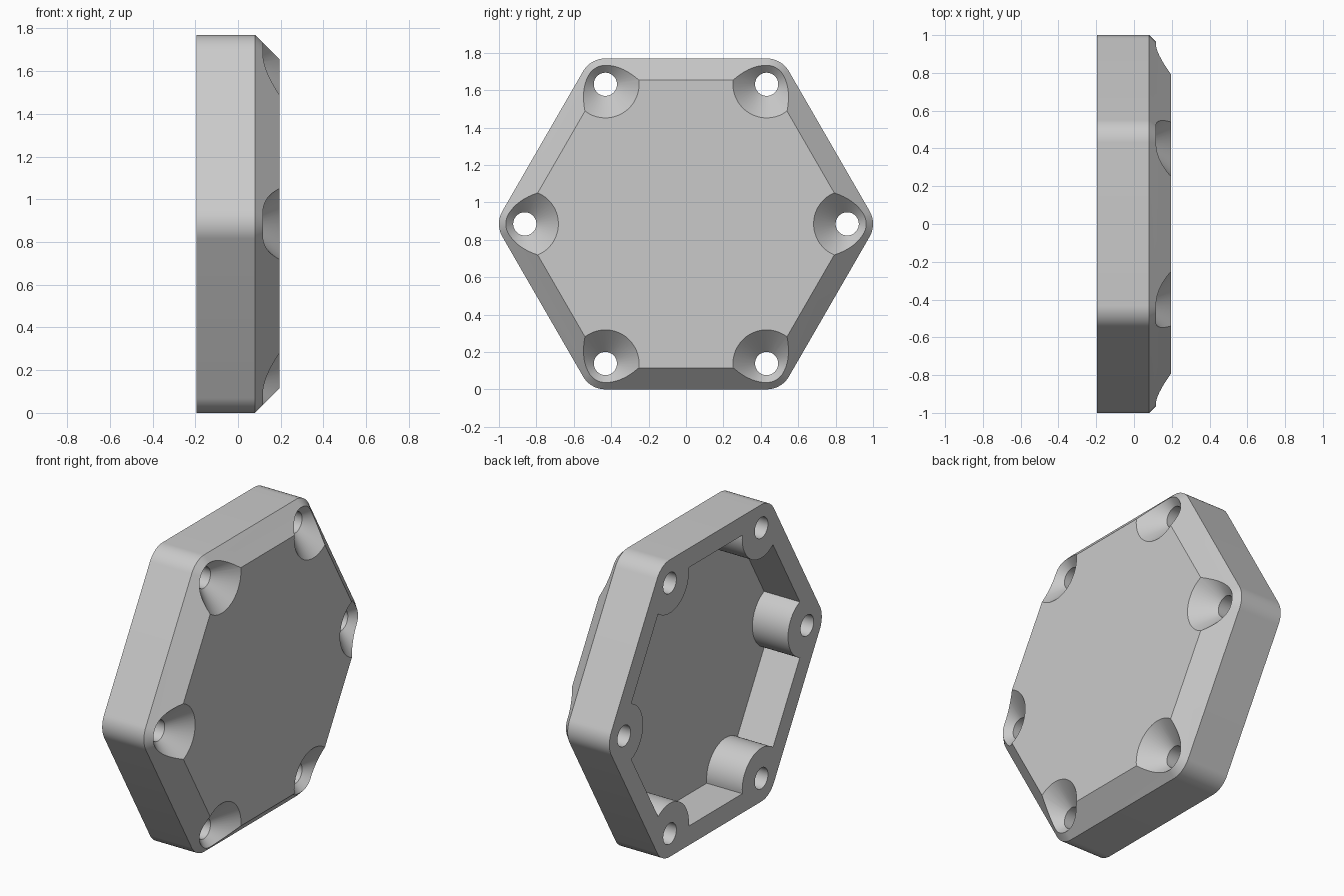
import bpy
import bmesh
from math import radians, degrees, acos, cos, sin, pi

default = bpy.data.objects.get("Cube")
if default:
    bpy.data.objects.remove(default, do_unlink=True)

BACK, FLOOR, SHOULDER, FRONT = -0.195, 0.04, 0.08, 0.195   # depth stations along x
MID_Z = 0.885                                 # height of the hexagon centre
HOLE_RING = 0.862                             # distance of screw holes from centre
CORNER, CHAMFER = 0.138, 0.115
BOSS, HOLE = 0.18, 0.062
WALL_APOTHEM = 0.77

grey = bpy.data.materials.new("plain_grey")
grey.use_nodes = True
colour = (0.59, 0.59, 0.59, 1)
grey.diffuse_color = colour
grey.node_tree.nodes["Principled BSDF"].inputs["Base Color"].default_value = colour


def arc(corner, radius, start, end, steps):
    """Arc around one screw hole, angles in degrees relative to that corner."""
    a0 = radians(60 * corner)
    cy, cz = HOLE_RING * cos(a0), HOLE_RING * sin(a0)
    points = []
    for i in range(steps + 1):
        a = a0 + radians(start + (end - start) * i / steps)
        points.append((cy + radius * cos(a), cz + radius * sin(a)))
    return points


def outline(radius, start, end, steps):
    return [p for k in range(6) for p in arc(k, radius, start, end, steps)]


def loft(name, sections):
    """Capped solid through (x, outline) sections with equal point counts."""
    bm = bmesh.new()
    rings = [[bm.verts.new((x, y, z + MID_Z)) for y, z in pts] for x, pts in sections]
    for a, b in zip(rings, rings[1:]):
        for i in range(len(a)):
            j = (i + 1) % len(a)
            bm.faces.new((a[i], a[j], b[j], b[i]))
    bm.faces.new(rings[0])
    bm.faces.new(rings[-1])
    bmesh.ops.recalc_face_normals(bm, faces=bm.faces)
    mesh = bpy.data.meshes.new(name)
    bm.to_mesh(mesh)
    bm.free()
    obj = bpy.data.objects.new(name, mesh)
    bpy.context.collection.objects.link(obj)
    mesh.materials.append(grey)
    return obj


# Rounded hexagonal body with a chamfered face
full = outline(CORNER, -30, 30, 16)
cover = loft("hexagonal_cover", [
    (BACK, full), (SHOULDER, full),
    (FRONT, outline(CORNER - CHAMFER, -30, 30, 16))])

# Rear pocket whose outline bends around the screw bosses
reach = 30 + degrees(acos((WALL_APOTHEM - HOLE_RING * cos(pi / 6)) / BOSS))
cutters = [loft("pocket_cutter", [
    (x, outline(BOSS, 360 - reach, reach, 32)) for x in (BACK - 0.1, FLOOR)])]

# Screw holes opening into 45 degree countersinks
for k in range(6):
    sections = [(x, arc(k, r, 0, 352.5, 47)) for x, r in (
        (BACK - 0.1, HOLE),
        (FRONT - BOSS + HOLE, HOLE),
        (FRONT + 0.1, BOSS + 0.1))]
    cutters.append(loft("screw_hole_cutter", sections))

for cutter in cutters:
    cutter.hide_render = True
    mod = cover.modifiers.new(cutter.name, 'BOOLEAN')
    mod.operation = 'DIFFERENCE'
    mod.solver = 'EXACT'
    mod.object = cutter

# Bake the cuts and drop the cutters
graph = bpy.context.evaluated_depsgraph_get()
baked = bpy.data.meshes.new_from_object(cover.evaluated_get(graph))
cover.modifiers.clear()
cover.data = baked
for cutter in cutters:
    bpy.data.objects.remove(cutter, do_unlink=True)

# Smooth round surfaces, keep machined edges crisp
for obj in bpy.context.selected_objects:
    obj.select_set(False)
cover.select_set(True)
bpy.context.view_layer.objects.active = cover
bpy.ops.object.shade_smooth_by_angle(angle=radians(25))
